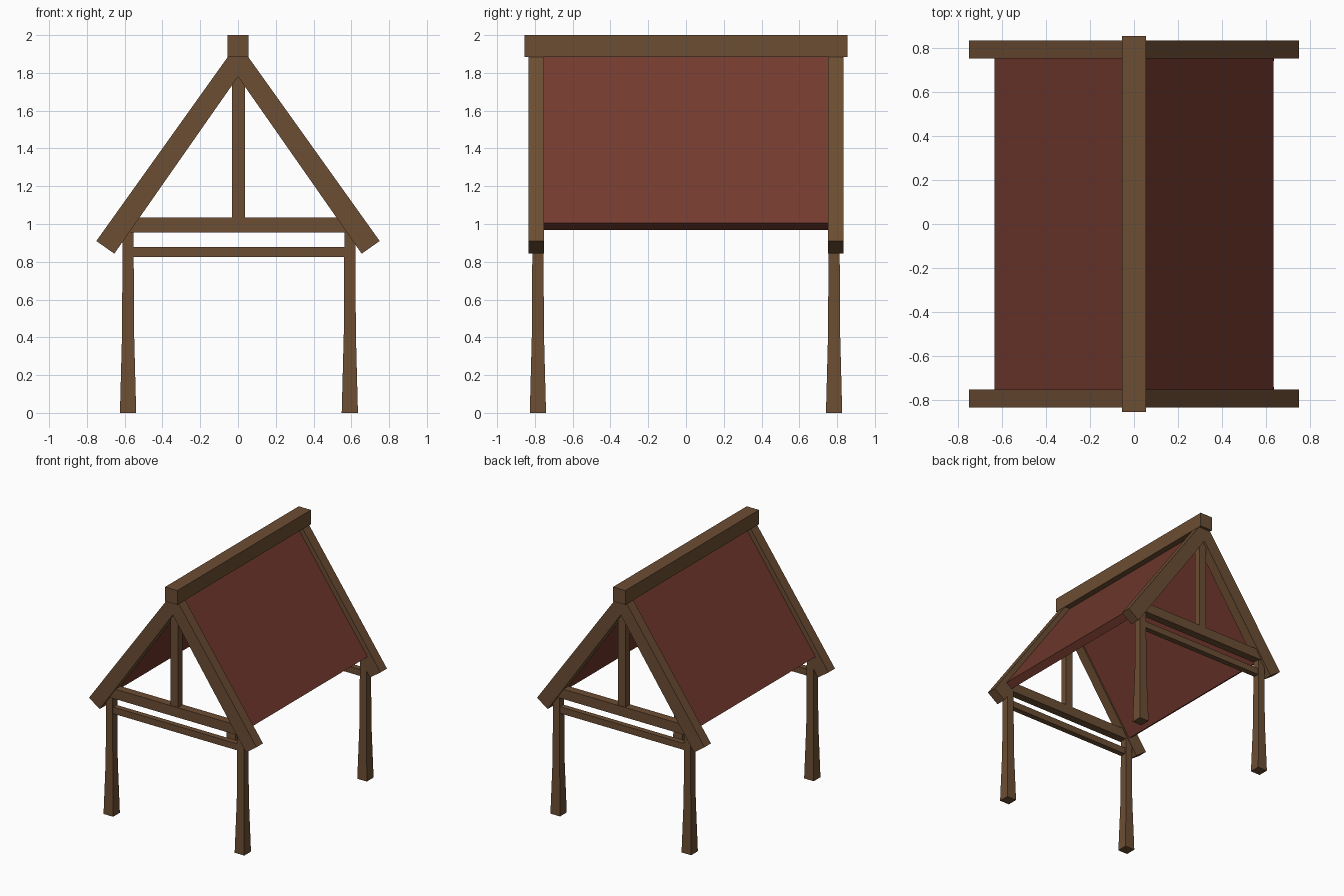
import bpy, bmesh

if "Cube" in bpy.data.objects:
    bpy.data.objects.remove(bpy.data.objects["Cube"])

def material(name, color):
    m = bpy.data.materials.new(name)
    m.diffuse_color = (*color, 1)
    m.use_nodes = True
    m.node_tree.nodes["Principled BSDF"].inputs["Base Color"].default_value = m.diffuse_color
    return m

WOOD = material("brown_wood", (0.15, 0.075, 0.033))
RED = material("red_roof", (0.17, 0.042, 0.027))

def loft(name, rings, mat):
    """Solid made from successive rings with equal point counts."""
    bm = bmesh.new()
    vs = [[bm.verts.new(p) for p in r] for r in rings]
    n = len(rings[0])
    for a, b in zip(vs, vs[1:]):
        for i in range(n):
            j = (i + 1) % n
            bm.faces.new((a[i], a[j], b[j], b[i]))
    bm.faces.new(vs[0])
    bm.faces.new(vs[-1])
    bmesh.ops.recalc_face_normals(bm, faces=bm.faces)
    me = bpy.data.meshes.new(name)
    bm.to_mesh(me)
    bm.free()
    ob = bpy.data.objects.new(name, me)
    bpy.context.collection.objects.link(ob)
    me.materials.append(mat)
    return ob

def extrude_y(name, profile, y0, y1, mat):
    return loft(name, [[(x, y, z) for x, z in profile] for y in (y0, y1)], mat)

def beam(name, x0, x1, y0, y1, z0, z1):
    return extrude_y(name, [(x0, z0), (x1, z0), (x1, z1), (x0, z1)], y0, y1, WOOD)

# Ridge beam
beam("ridge_beam", -0.055, 0.055, -0.855, 0.855, 1.885, 2.0)

# Sloping roof panels between the gable frames
for side, s in (("left", -1), ("right", 1)):
    panel = [(0.633, 1.005), (0.583, 0.968), (0, 1.80), (0, 1.895)]
    extrude_y(side + "_roof_panel", [(s * x, z) for x, z in panel], -0.757, 0.757, RED)

# Gable frames at both ends
for end, e in (("front", -1), ("back", 1)):
    def span(a, b):
        return sorted((e * a, e * b))
    # Rafters mitred at the peak
    for side, s in (("left", -1), ("right", 1)):
        rafter = [(0, 1.78), (0.655, 0.843), (0.75, 0.91), (0.05, 1.89), (0, 1.96)]
        extrude_y(f"{end}_{side}_rafter", [(s * x, z) for x, z in rafter],
                  *span(0.752, 0.834), WOOD)
    # Tie beam, lower rail and king post
    beam(f"{end}_tie_beam", -0.57, 0.57, *span(0.757, 0.822), 0.955, 1.035)
    beam(f"{end}_lower_rail", -0.57, 0.58, *span(0.765, 0.81), 0.825, 0.878)
    beam(f"{end}_king_post", -0.031, 0.036, *span(0.762, 0.816), 1.02, 1.82)
    # Posts flaring toward the ground
    for side, cx in (("left", -0.582), ("right", 0.592)):
        rings = []
        for z, h in ((0, 0.043), (0.42, 0.032), (0.96, 0.029)):
            rings.append([(cx + i * h, e * 0.784 + j * h, z)
                          for i, j in ((-1, -1), (1, -1), (1, 1), (-1, 1))])
        loft(f"{end}_{side}_post", rings, WOOD)
